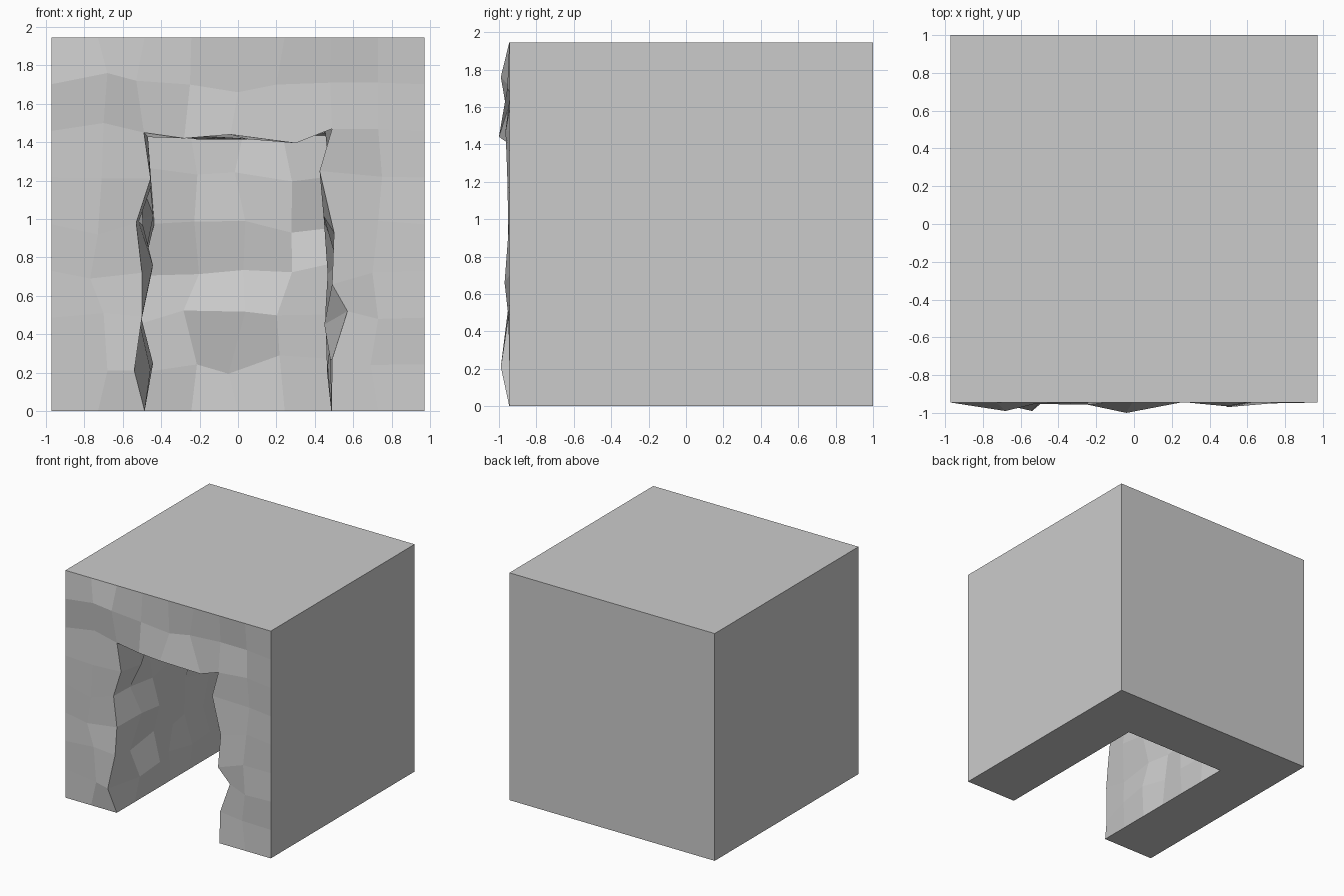
import bpy, bmesh, random
from mathutils import Vector

if "Cube" in bpy.data.objects:
    bpy.data.objects.remove(bpy.data.objects["Cube"])

random.seed(4)
N = 8                      # cells per side of the block
W, Y0, Y1, H = 0.972, -0.945, 1.0, 1.945

# Front face profiles: x and z of the chipped grid columns, bottom to top
front = {
    1: [(-.68, .21), (-.70, .51), (-.77, .69), (-.73, .92), (-.71, 1.21), (-.70, 1.50), (-.68, 1.76)],
    2: [(-.54, .21), (-.50, .49), (-.50, .72), (-.53, .98), (-.455, 1.21), (-.49, 1.45), (-.53, 1.72)],
    6: [(.49, .27), (.57, .52), (.49, .66), (.50, .93), (.425, 1.25), (.49, 1.47), (.48, 1.71)],
    7: [(.69, .24), (.73, .48), (.70, .72), (.73, .99), (.75, 1.22), (.73, 1.47), (.73, 1.71)],
}
lintel = {3: [(-.28, 1.42), (-.25, 1.70)], 4: [(-.04, 1.44), (0, 1.66)], 5: [(.30, 1.395), (.20, 1.70)]}
# Most prominent bumps on the front
bumps = {(1, 7): -.99, (2, 1): -.99, (4, 6): -1.0, (6, 3): -.97, (6, 6): -.965}


def solid(i, j, k):
    inside = 0 <= i < N and 0 <= j < N and 0 <= k < N
    cave = 2 <= i < 6 and j < 6 and k < 6
    return inside and not cave


def position(i, j, k):
    p = Vector((-W + 2 * W * i / N, Y0 + (Y1 - Y0) * j / N, H * k / N))
    if i in (0, N) or k in (0, N) or j == N:
        return p           # outer faces and the floor line stay straight
    if j == 0:
        y = bumps.get((i, k), Y0 + random.uniform(-.012, .03))
        x, z = front[i][k - 1] if i in front else lintel[i][k - 6]
        return Vector((x, y, z))
    return p + Vector([random.uniform(-.05, .05) for _ in range(3)])


# Rock block with a rough cave: skin of the solid cells
bm = bmesh.new()
verts = {}


def vert(c):
    if c not in verts:
        verts[c] = bm.verts.new(position(*c))
    return verts[c]


for i in range(N):
    for j in range(N):
        for k in range(N):
            if not solid(i, j, k):
                continue
            for axis in range(3):
                for side in (0, 1):
                    near = [i, j, k]
                    near[axis] += 2 * side - 1
                    if solid(*near):
                        continue
                    u, v = (axis + 1) % 3, (axis + 2) % 3
                    ring = []
                    for a, b in ((0, 0), (1, 0), (1, 1), (0, 1)):
                        c = [i, j, k]
                        c[axis] += side
                        c[u] += a
                        c[v] += b
                        ring.append(vert(tuple(c)))
                    bm.faces.new(ring if side else ring[::-1])

# Merge the flat outer sides into single faces
flat = [f for f in bm.faces if all(
    abs(abs(v.co.x) - W) < 1e-5 for v in f.verts) or all(
    abs(v.co.y - Y1) < 1e-5 for v in f.verts) or all(
    v.co.z < 1e-5 for v in f.verts) or all(
    abs(v.co.z - H) < 1e-5 for v in f.verts)]
edges = list({e for f in flat for e in f.edges})
bmesh.ops.dissolve_limit(bm, angle_limit=0.001, verts=[], edges=edges)

mesh = bpy.data.meshes.new("cave_block")
bm.to_mesh(mesh)
bm.free()
block = bpy.data.objects.new("cave_block", mesh)
bpy.context.collection.objects.link(block)
